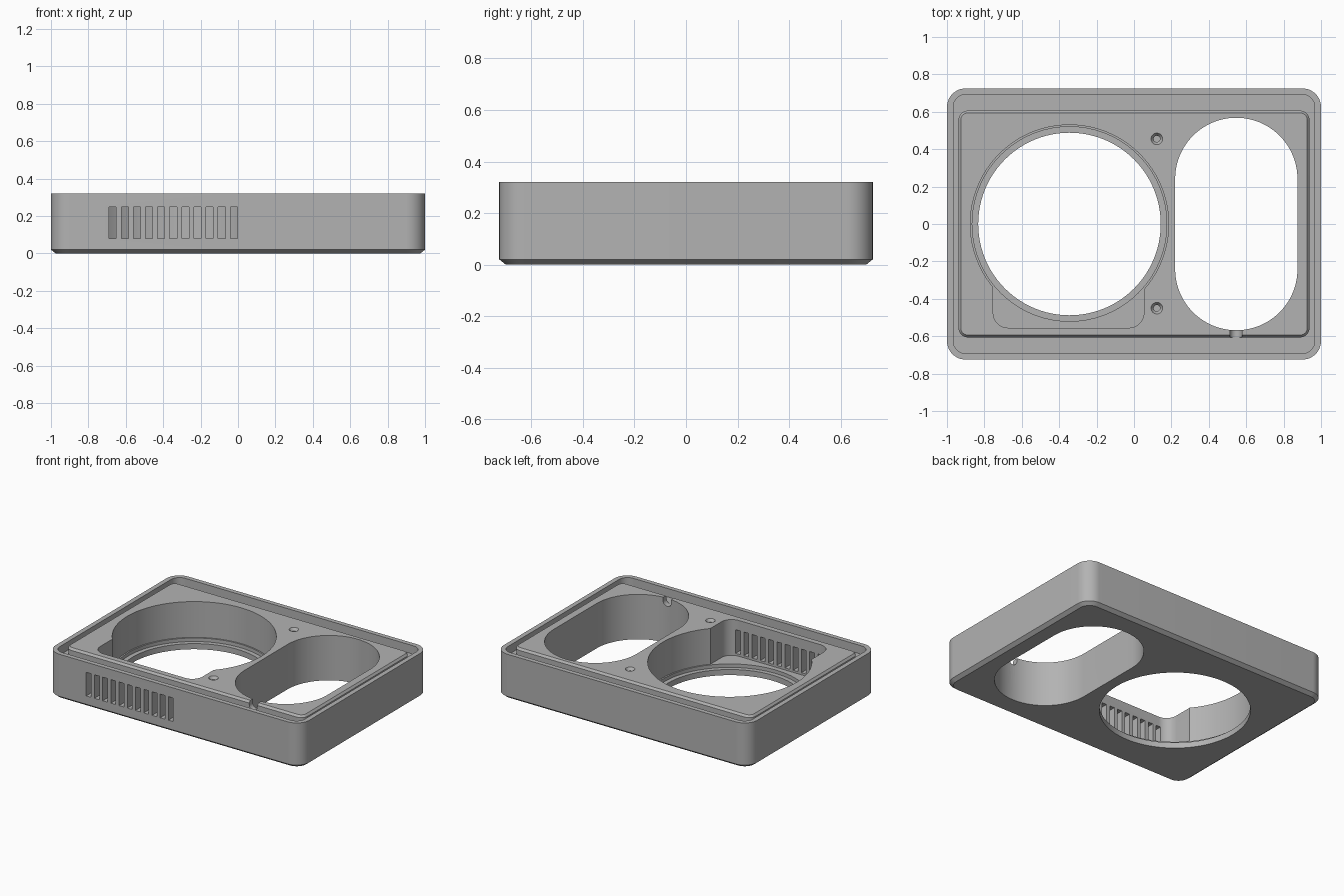
import bpy, bmesh
from math import sin, cos, pi
from mathutils import Vector

cube = bpy.data.objects.get("Cube")
if cube:
    bpy.data.objects.remove(cube, do_unlink=True)

grey = bpy.data.materials.new("warm_grey_plastic")
grey.use_nodes = True
colour = (0.45, 0.45, 0.45, 1)
grey.diffuse_color = colour
grey.node_tree.nodes["Principled BSDF"].inputs["Base Color"].default_value = colour

TOP = 0.32


def outline(cx, cy, hx, hy, r, steps=12):
    """Rounded rectangle; becomes a slot or circle when r reaches the half size."""
    pts = []
    for q, (sx, sy) in enumerate([(1, 1), (-1, 1), (-1, -1), (1, -1)]):
        for i in range(steps + 1):
            a = (q + i / steps) * pi / 2
            p = Vector((cx + sx * (hx - r) + r * cos(a), cy + sy * (hy - r) + r * sin(a)))
            if not pts or (p - pts[-1]).length > 1e-5:
                pts.append(p)
    if (pts[0] - pts[-1]).length < 1e-5:
        pts.pop()
    return pts


def disc(cx, cy, r, steps=24):
    return outline(cx, cy, r, r, r, steps)


def loft(name, layers):
    """Closed solid through matching outlines, each given with its height."""
    bm = bmesh.new()
    rings = [[bm.verts.new((p.x, p.y, z)) for p in pts] for pts, z in layers]
    for low, high in zip(rings, rings[1:]):
        n = len(low)
        for i in range(n):
            j = (i + 1) % n
            bm.faces.new((low[i], low[j], high[j], high[i]))
    bm.faces.new(rings[0][::-1])
    bm.faces.new(rings[-1])
    mesh = bpy.data.meshes.new(name)
    bm.to_mesh(mesh)
    bm.free()
    obj = bpy.data.objects.new(name, mesh)
    bpy.context.collection.objects.link(obj)
    mesh.materials.append(grey)
    return obj


def combine(target, tool, operation="DIFFERENCE"):
    mod = target.modifiers.new("combine", "BOOLEAN")
    mod.operation, mod.solver, mod.object = operation, "EXACT", tool
    bpy.context.view_layer.objects.active = target
    bpy.ops.object.modifier_apply(modifier=mod.name)
    bpy.data.objects.remove(tool, do_unlink=True)


# Outer shell with a chamfered base
body = loft("housing", [
    (outline(0, 0, 0.975, 0.70, 0.075), 0),
    (outline(0, 0, 1, 0.725, 0.1), 0.02),
    (outline(0, 0, 1, 0.725, 0.1), TOP)])

# Channel inside the rim, with the central deck standing in it
combine(body, loft("rim_recess", [
    (outline(0, 0, 0.966, 0.692, 0.066), 0.26),
    (outline(0, 0, 0.966, 0.692, 0.066), 0.4)]))
combine(body, loft("deck", [
    (outline(0, 0, 0.938, 0.606, 0.05), 0.2),
    (outline(0, 0, 0.938, 0.606, 0.05), TOP - 0.015),
    (outline(0, 0, 0.926, 0.594, 0.038), TOP)]), "UNION")

# Round opening stepped in at the base, and the slot-shaped opening
for radius, bottom in [(0.53, 0.065), (0.52, 0.04), (0.488, -0.1)]:
    combine(body, loft("round_cutter", [
        (disc(-0.345, 0, radius), bottom), (disc(-0.345, 0, radius), 0.4)]))
oval = outline(0.547, 0, 0.327, 0.568, 0.327, 24)
combine(body, loft("oval_cutter", [(oval, -0.1), (oval, 0.4)]))

# Pocket between the round opening and the front wall
pocket = outline(-0.35, -0.355, 0.403, 0.2, 0.08)
combine(body, loft("pocket_cutter", [(pocket, 0.065), (pocket, 0.4)]))

# Row of ventilation slots through the front wall
for i in range(11):
    vent = outline(-0.67 + i * 0.0648, -0.66, 0.019, 0.15, 0.001, 1)
    combine(body, loft("vent_cutter", [(vent, 0.08), (vent, 0.248)]))

# Countersunk blind screw holes
for y in (-0.45, 0.455):
    combine(body, loft("screw_cutter", [
        (disc(0.122, y, 0.017, 8), 0.2), (disc(0.122, y, 0.017, 8), TOP - 0.02),
        (disc(0.122, y, 0.031, 8), TOP), (disc(0.122, y, 0.031, 8), 0.4)]))

# Round-bottomed cable notch from the oval opening to the channel
notch = loft("notch_cutter", [
    (outline(0, 0, 0.032, 0.1, 0.032, 8), 0), (outline(0, 0, 0.032, 0.1, 0.032, 8), 0.11)])
notch.rotation_euler = (pi / 2, 0, 0)
notch.location = (0.545, -0.54, 0.362)
bpy.context.view_layer.update()
combine(body, notch)

# Smooth curves, sharp edges
bpy.ops.object.select_all(action="DESELECT")
body.select_set(True)
bpy.context.view_layer.objects.active = body
bpy.ops.object.shade_smooth_by_angle(angle=0.5)
